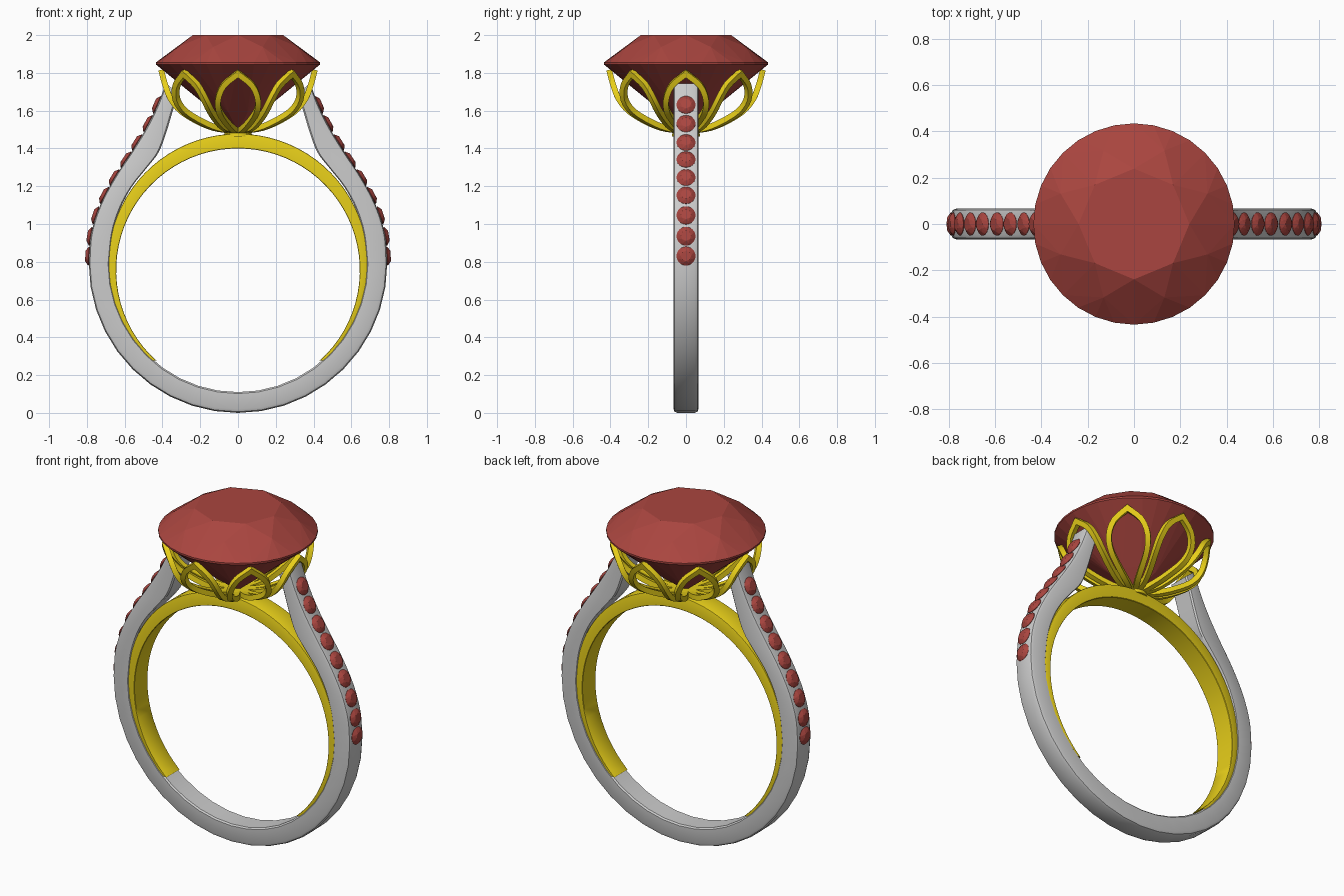
import bpy, bmesh, math
from mathutils import Vector, Matrix

if "Cube" in bpy.data.objects:
    bpy.data.objects.remove(bpy.data.objects["Cube"])


def material(name, col):
    m = bpy.data.materials.new(name)
    m.diffuse_color = (*col, 1)
    m.use_nodes = True
    m.node_tree.nodes["Principled BSDF"].inputs["Base Color"].default_value = m.diffuse_color
    return m


GOLD = material("gold", (0.80, 0.62, 0.01))
RED = material("red_stone", (0.40, 0.06, 0.05))


def finish(name, bm, mat=None, smooth=False):
    bmesh.ops.recalc_face_normals(bm, faces=bm.faces)
    me = bpy.data.meshes.new(name)
    bm.to_mesh(me)
    bm.free()
    ob = bpy.data.objects.new(name, me)
    bpy.context.collection.objects.link(ob)
    if mat:
        me.materials.append(mat)
    if smooth:
        bpy.ops.object.select_all(action='DESELECT')
        ob.select_set(True)
        bpy.context.view_layer.objects.active = ob
        bpy.ops.object.shade_smooth_by_angle(angle=math.radians(35))
    return ob


def skin(bm, rings):
    """Bridge a list of vertex rings into a capped tube."""
    rows = [[bm.verts.new(p) for p in r] for r in rings]
    n = len(rows[0])
    for a, b in zip(rows, rows[1:]):
        for i in range(n):
            bm.faces.new((a[i], a[(i + 1) % n], b[(i + 1) % n], b[i]))
    bm.faces.new(rows[0])
    bm.faces.new(rows[-1][::-1])


def spline(pts, steps):
    """Catmull-Rom through points of any dimension."""
    out = []
    for i in range(len(pts) - 1):
        p1, p2 = pts[i], pts[i + 1]
        p0 = pts[i - 1] if i else [2 * a - b for a, b in zip(p1, p2)]
        p3 = pts[i + 2] if i + 2 < len(pts) else [2 * b - a for a, b in zip(p1, p2)]
        for k in range(steps):
            t = k / steps
            out.append(tuple(0.5 * (2 * b + (c - a) * t + (2 * a - 5 * b + 4 * c - d) * t * t
                                    + (3 * b - a - 3 * c + d) * t ** 3)
                             for a, b, c, d in zip(p0, p1, p2, p3)))
    out.append(tuple(pts[-1]))
    return out


def band(name, stations, w, bev, mat=None):
    """Sweep a strip: each station is outer x, z and inner x, z."""
    rings = []
    for ox, oz, ix, iz in stations:
        o, i = Vector((ox, 0, oz)), Vector((ix, 0, iz))
        d = (o - i).normalized()
        half = [(i, w - bev * .4), (i + d * bev * .4, w), (o - d * bev, w),
                (o - d * bev * .3, w - bev * .3), (o, w - bev)]
        rings.append([p + Vector((0, y, 0)) for p, y in half]
                     + [p + Vector((0, -y, 0)) for p, y in half[::-1]])
    bm = bmesh.new()
    skin(bm, rings)
    return finish(name, bm, mat, True)


# outer shank with two rising shoulders
arm = spline([(.79, .79, .68, .79), (.78, .935, .662, .955), (.745, 1.06, .62, 1.09),
              (.70, 1.16, .56, 1.20), (.64, 1.265, .485, 1.295), (.57, 1.37, .42, 1.38),
              (.49, 1.50, .378, 1.49), (.43, 1.62, .342, 1.61), (.382, 1.745, .315, 1.69)], 4)
lower = []
for k in range(1, 20):
    a = -math.pi * k / 20
    c, s = math.cos(a), math.sin(a)
    lower.append((.79 * c, .79 + .79 * s, .68 * c, .79 + .68 * s))
mirrored = [(-a, b, -c, d) for a, b, c, d in arm]
band("shank", arm[::-1] + lower + mirrored, .066, .02)

# inner crescent liner, thickest at the top
liner = []
for k in range(61):
    a = math.radians(-48 + 276 * k / 60)
    c, s = math.cos(a), math.sin(a)
    liner.append((.688 * c, .79 + .688 * s, .645 * c, .755 + .645 * s))
band("inner_band", liner, .063, .006, GOLD)


def gem(name, matrix):
    """Round brilliant of girdle radius 1, as a hull of its facet corners."""
    def circle(n, r, z, off=0):
        return [(r * math.cos(math.tau * (i + off) / n), r * math.sin(math.tau * (i + off) / n), z)
                for i in range(n)]
    pts = (circle(8, .55, .345) + circle(8, .79, .20, .5) + circle(32, 1, .012)
           + circle(32, 1, -.012) + circle(8, .30, -.60, .5) + [(0, 0, -.82)])
    bm = bmesh.new()
    for p in pts:
        bm.verts.new(p)
    bmesh.ops.convex_hull(bm, input=bm.verts)
    bmesh.ops.dissolve_limit(bm, angle_limit=.01, verts=bm.verts, edges=bm.edges)
    bm.transform(matrix)
    return finish(name, bm, RED)


# centre stone
gem("centre_stone", Matrix.Translation((0, 0, 1.85)) @ Matrix.Scale(.435, 4))

# nine small stones down each shoulder
for n, z in enumerate((.83, .935, 1.045, 1.15, 1.245, 1.34, 1.43, 1.53, 1.63)):
    i = min(range(1, len(arm) - 1), key=lambda j: abs(arm[j][1] - z))
    a, b = arm[i - 1], arm[i + 1]
    x = a[0] + (b[0] - a[0]) * (z - a[1]) / (b[1] - a[1])
    normal = Vector((b[1] - a[1], 0, a[0] - b[0])).normalized()
    for side, label in ((1, "right"), (-1, "left")):
        nv = Vector((normal.x * side, 0, normal.z))
        pos = Vector((x * side, 0, z)) + nv * .003
        rot = nv.to_track_quat('Z', 'Y').to_matrix().to_4x4()
        gem(f"small_stone_{label}_{n + 1}",
            Matrix.Translation(pos) @ rot @ Matrix.Scale(.05, 4))

# leaf-shaped setting: half a leaf outline (radius, sideways, height), mirrored, eight times
leaf = [Vector(p) for p in spline([(.05, .012, 1.495), (.13, .032, 1.508), (.21, .062, 1.54),
                                   (.30, .098, 1.595), (.355, .106, 1.66), (.385, .075, 1.735),
                                   (.402, 0, 1.797)], 3)]
half_rings = []
for i, p in enumerate(leaf):
    a, b = leaf[max(i - 1, 0)], leaf[min(i + 1, len(leaf) - 1)]
    t = (b - a).normalized()
    slope = Vector((b.x - a.x, 0, b.z - a.z)).normalized()
    out = Vector((slope.z, 0, -slope.x))
    side = t.cross(out).normalized() * .015
    if i == len(leaf) - 1:
        side = Vector((slope.x, 0, slope.z)) * .02 * (1 if side.dot(slope) > 0 else -1)
    out = out * .015
    half_rings.append([p + side + out, p - side + out, p - side - out, p + side - out])
for k in range(8):
    bm = bmesh.new()
    skin(bm, half_rings)
    skin(bm, [[Vector((v.x, -v.y, v.z)) for v in r] for r in half_rings])
    bmesh.ops.remove_doubles(bm, verts=bm.verts, dist=1e-5)
    bm.transform(Matrix.Rotation(math.tau * k / 8, 4, 'Z'))
    finish(f"setting_leaf_{k + 1}", bm, GOLD, True)

# foot joining setting and liner
bm = bmesh.new()
bmesh.ops.create_cone(bm, cap_ends=True, segments=32, radius1=.075, radius2=.068, depth=.05,
                      matrix=Matrix.Translation((0, 0, 1.487)))
finish("setting_foot", bm, GOLD, True)
